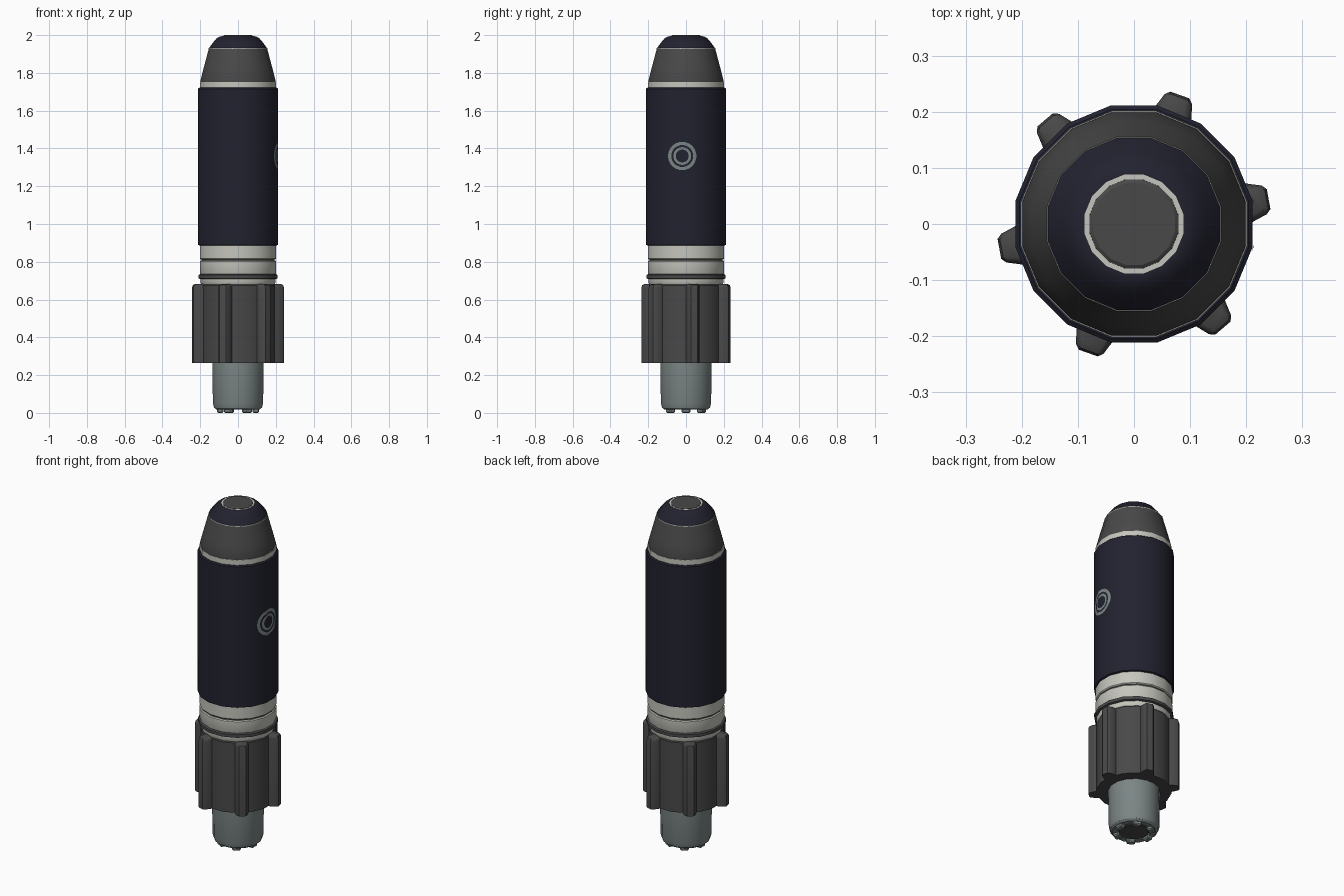
import bpy, bmesh, math
from mathutils import Matrix, Vector

if "Cube" in bpy.data.objects:
    bpy.data.objects.remove(bpy.data.objects["Cube"])

N = 16                       # sides of every turned part
K = math.cos(math.pi / N)    # profile radii are measured to the flats


def mat(name, r, g, b):
    m = bpy.data.materials.new(name)
    m.diffuse_color = (r, g, b, 1)
    m.use_nodes = True
    m.node_tree.nodes["Principled BSDF"].inputs["Base Color"].default_value = m.diffuse_color
    return m


NAVY = mat("navy", 0.016, 0.016, 0.029)
DARK = mat("dark_grey", 0.065, 0.065, 0.065)
LIGHT = mat("pale_grey", 0.56, 0.56, 0.51)
STEEL = mat("steel_grey", 0.2, 0.235, 0.235)


def finish(name, bm, material, angle=32):
    bmesh.ops.recalc_face_normals(bm, faces=bm.faces)
    for f in bm.faces:
        f.smooth = True
    for e in bm.edges:
        if len(e.link_faces) == 2 and e.calc_face_angle(0) > math.radians(angle):
            e.smooth = False
    me = bpy.data.meshes.new(name)
    bm.to_mesh(me)
    bm.free()
    me.materials.append(material)
    ob = bpy.data.objects.new(name, me)
    bpy.context.collection.objects.link(ob)
    return ob


def lathe(name, profile, material):
    """Turn a (radius, height) profile about z and cap both ends."""
    bm = bmesh.new()
    rings = []
    for r, z in profile:
        rings.append([bm.verts.new((r / K * math.cos((i + .5) * math.tau / N),
                                    r / K * math.sin((i + .5) * math.tau / N), z))
                      for i in range(N)])
    for a, b in zip(rings, rings[1:]):
        for i in range(N):
            j = (i + 1) % N
            bm.faces.new((a[i], a[j], b[j], b[i]))
    bm.faces.new(rings[0][::-1])
    bm.faces.new(rings[-1])
    return finish(name, bm, material)


# Tip at the bottom, with a recessed end
lathe("tip", [(0.08, 0.035), (0.085, 0.018), (0.115, 0.018), (0.126, 0.027),
              (0.133, 0.05), (0.136, 0.27)], STEEL)
lathe("tip_end_disc", [(0.078, 0.017), (0.078, 0.034)], DARK)
for k in range(6):
    bm = bmesh.new()
    bmesh.ops.create_cube(bm, size=1, matrix=Matrix.Diagonal((0.034, 0.046, 0.03, 1)))
    bmesh.ops.bevel(bm, geom=bm.edges[:], offset=0.006, segments=1, affect='EDGES')
    bm.transform(Matrix.Rotation(k * math.tau / 6, 4, 'Z')
                 @ Matrix.Translation((0.095, 0, 0.015)))
    finish(f"tip_stud_{k + 1}", bm, STEEL)

# Grip with six ribs
lathe("grip", [(0.197, 0.265), (0.197, 0.675), (0.19, 0.685)], DARK)
for k in range(6):
    bm = bmesh.new()
    section = [(0.17, -0.036), (0.205, -0.036), (0.236, -0.026), (0.244, -0.018),
               (0.244, 0.018), (0.236, 0.026), (0.205, 0.036), (0.17, 0.036)]
    levels = []
    for z, inset in ((0.265, 0), (0.662, 0), (0.676, 0.004), (0.682, 0.014)):
        levels.append([bm.verts.new((max(x - inset, 0.17), y * (1 - inset * 18), z))
                       for x, y in section])
    for a, b in zip(levels, levels[1:]):
        for i in range(8):
            j = (i + 1) % 8
            bm.faces.new((a[i], a[j], b[j], b[i]))
    bm.faces.new(levels[0])
    bm.faces.new(levels[-1])
    bm.transform(Matrix.Rotation(math.radians(10.5 + 60 * k), 4, 'Z'))
    finish(f"grip_rib_{k + 1}", bm, DARK, 40)

# Collar of pale and dark bands
lathe("collar_base", [(0.193, 0.68), (0.198, 0.69), (0.198, 0.712)], LIGHT)
lathe("collar_dark_ring", [(0.2, 0.708), (0.209, 0.712), (0.209, 0.73), (0.2, 0.735)], DARK)
lathe("collar_lower_band", [(0.2, 0.734), (0.202, 0.738), (0.202, 0.802), (0.197, 0.807)], LIGHT)
lathe("collar_groove", [(0.194, 0.803), (0.194, 0.82)], DARK)
lathe("collar_upper_band", [(0.197, 0.813), (0.202, 0.818), (0.202, 0.89)], LIGHT)

# Main body
BODY = 0.211
lathe("body", [(0.203, 0.886), (BODY, 0.89), (BODY, 1.716), (0.204, 1.722)], NAVY)

# Shoulder, cap and end button
lathe("shoulder_ring", [(0.201, 1.72), (0.201, 1.752)], LIGHT)
lathe("shoulder", [(0.198, 1.75), (0.199, 1.758), (0.182, 1.825), (0.166, 1.885),
                   (0.155, 1.926)], DARK)
lathe("shoulder_thin_ring", [(0.155, 1.924), (0.155, 1.931)], LIGHT)
lathe("cap", [(0.154, 1.93), (0.15, 1.936), (0.128, 1.966), (0.112, 1.984),
              (0.096, 1.992), (0.089, 1.993)], NAVY)
lathe("button_ring", [(0.088, 1.985), (0.088, 1.994)], LIGHT)
lathe("button", [(0.08, 1.985), (0.079, 1.996), (0.073, 2.0)], DARK)


# Plain round badge plates wrapped on the right side of the body
def badge(name, outer, inner, material):
    bm = bmesh.new()
    steps, a = 48, math.tau / N
    rows = []
    for r in (outer, (outer + inner) / 2, inner):
        row = []
        for i in range(steps):
            y = -0.02 + r * math.cos(i * math.tau / steps)
            z = 1.36 + r * math.sin(i * math.tau / steps)
            x = min(BODY, (BODY - abs(y) * math.sin(a)) / math.cos(a))
            row.append(bm.verts.new((x + 0.002, y, z)))
        rows.append(row)
    for p, q in zip(rows, rows[1:]):
        for i in range(steps):
            j = (i + 1) % steps
            bm.faces.new((p[i], p[j], q[j], q[i]))
    for f in bm.faces:
        f.normal_update()
    ob = finish(name, bm, material)
    if sum((p.normal.x for p in ob.data.polygons)) < 0:
        ob.data.flip_normals()


badge("badge_outer_ring", 0.075, 0.058, STEEL)
badge("badge_inner_ring", 0.047, 0.034, STEEL)
